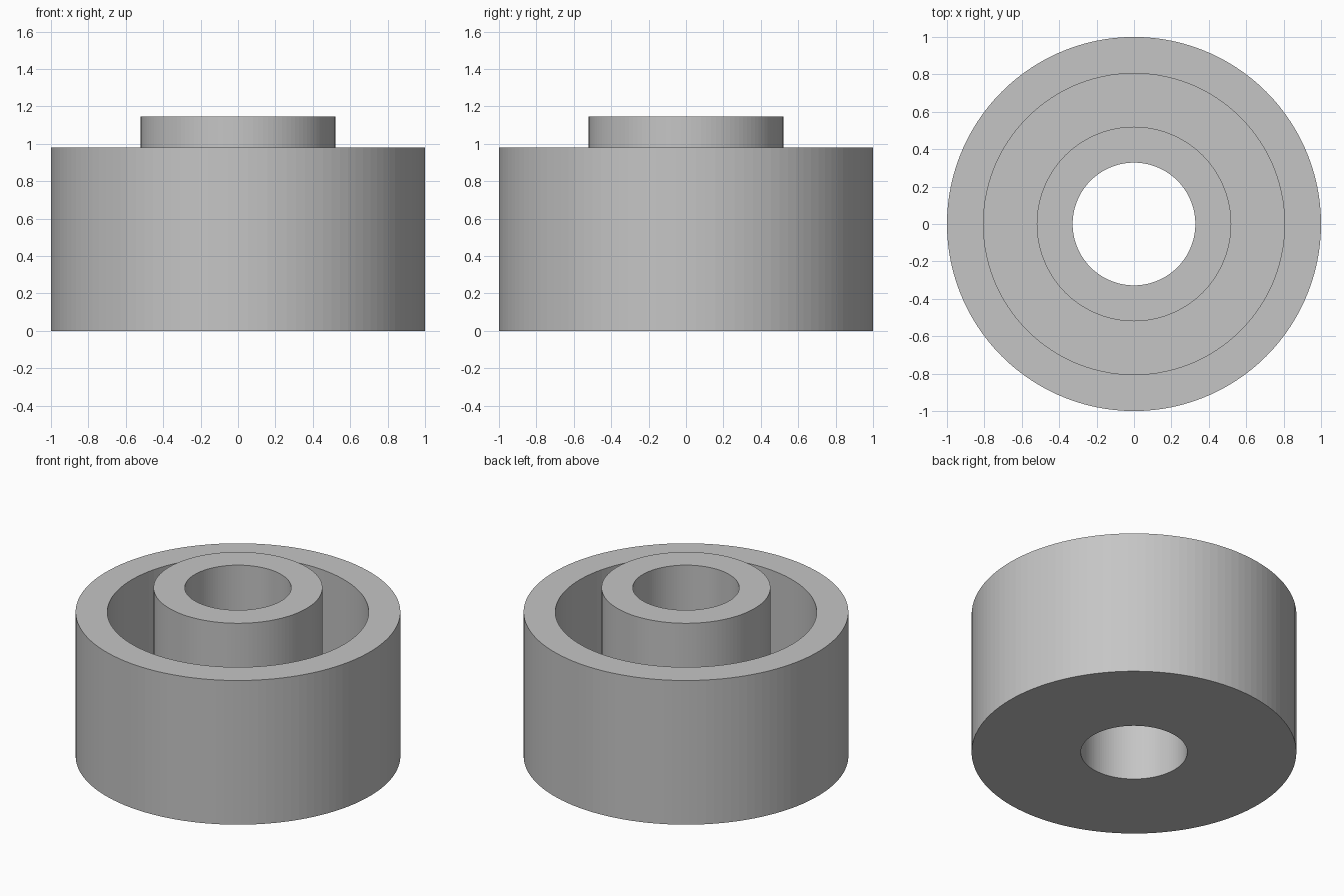
import bpy
import bmesh
import math

cube = bpy.data.objects.get("Cube")
if cube:
    bpy.data.objects.remove(cube, do_unlink=True)

SEGMENTS = 120
OUTER, GROOVE, HUB, BORE = 1.0, 0.805, 0.52, 0.328
RIM_TOP, HUB_TOP, FLOOR = 0.98, 1.145, 0.17

# Plain grey material
grey = bpy.data.materials.new("light_grey")
grey.use_nodes = True
colour = (0.56, 0.56, 0.56, 1)
grey.diffuse_color = colour
grey.node_tree.nodes["Principled BSDF"].inputs["Base Color"].default_value = colour


def lathe(name, profile):
    """Revolve a closed (radius, height) outline around z."""
    bm = bmesh.new()
    rings = []
    for radius, height in profile:
        ring = []
        for i in range(SEGMENTS):
            a = math.tau * i / SEGMENTS
            ring.append(bm.verts.new((radius * math.cos(a), radius * math.sin(a), height)))
        rings.append(ring)
    for k, ring in enumerate(rings):
        above = rings[(k + 1) % len(rings)]
        for i in range(SEGMENTS):
            j = (i + 1) % SEGMENTS
            bm.faces.new((ring[i], ring[j], above[j], above[i]))
    bmesh.ops.recalc_face_normals(bm, faces=bm.faces)
    mesh = bpy.data.meshes.new(name)
    bm.to_mesh(mesh)
    bm.free()
    mesh.materials.append(grey)
    obj = bpy.data.objects.new(name, mesh)
    bpy.context.collection.objects.link(obj)
    return obj


# Outer rim, recessed floor and raised hub in one turned solid with a through bore
lathe("grooved_bushing", [
    (BORE, 0), (OUTER, 0), (OUTER, RIM_TOP), (GROOVE, RIM_TOP),
    (GROOVE, FLOOR), (HUB, FLOOR), (HUB, HUB_TOP), (BORE, HUB_TOP),
])
